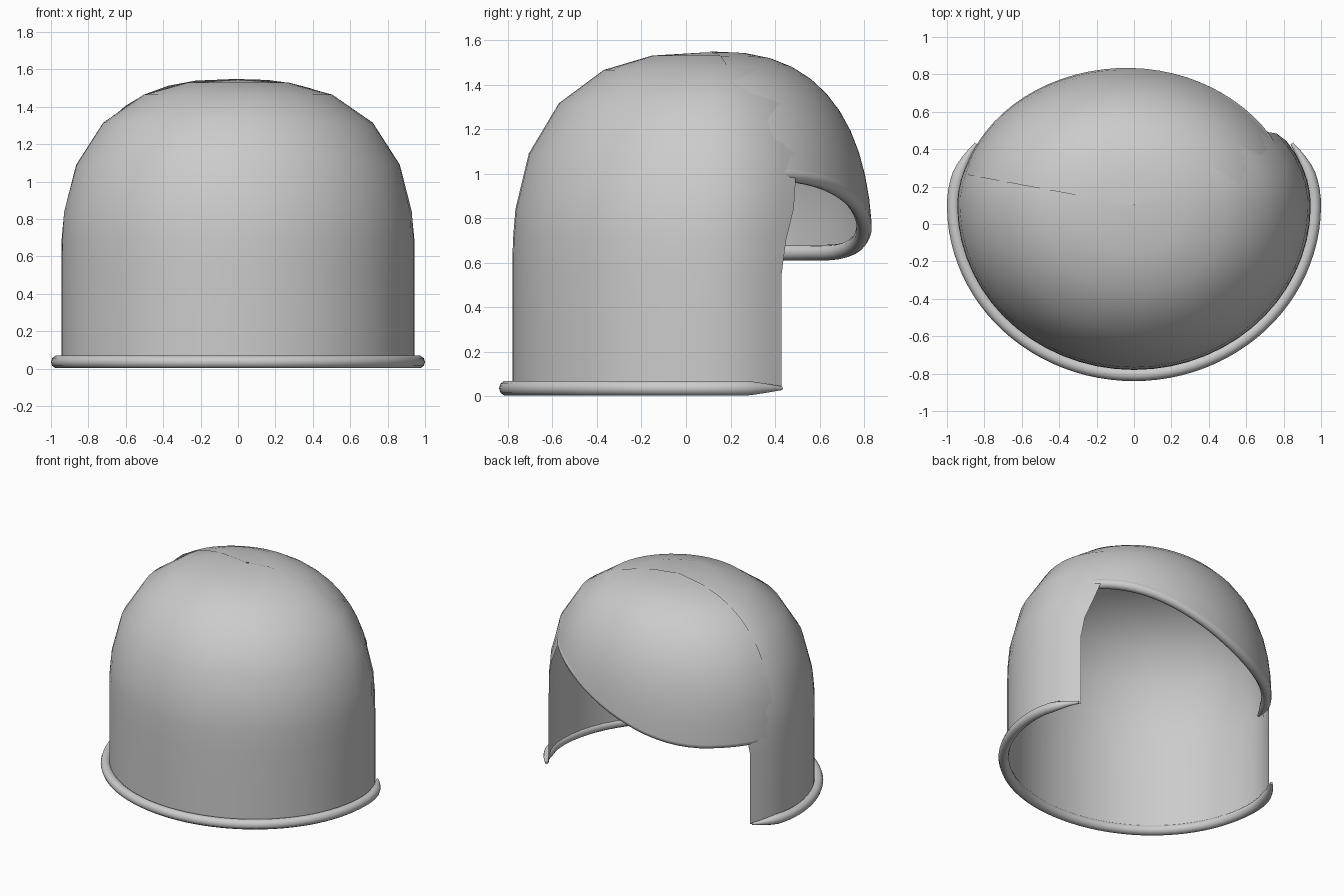
import bpy
from math import sin, cos, pi, radians

if "Cube" in bpy.data.objects:
    bpy.data.objects.remove(bpy.data.objects["Cube"])

CY = 0.1            # plan centre of the helmet
N = 2.6             # roundness of the dome profile
Z0, TOP = 0.55, 1.545


def plan(t, rx, back, front, s=1.0, cx=0.0):
    """Point on an egg-shaped outline with different back and front depth."""
    ry = front if sin(t) > 0 else back
    return cx + rx * s * cos(t), CY + ry * s * sin(t)


def dome_scale(z, top=TOP):
    h = min(1.0, max(0.0, (z - Z0) / (top - Z0)))
    return (1 - h ** N) ** (1 / N)


def grid_object(name, rows):
    """Smooth surface through rows of points, welded at the apex."""
    w = len(rows[0])
    verts = [p for row in rows[:-1] for p in row] + [rows[-1][0]]
    apex = len(verts) - 1
    faces = []
    for r in range(len(rows) - 1):
        for c in range(w - 1):
            a, b = r * w + c, r * w + c + 1
            if r == len(rows) - 2:
                faces.append((a, b, apex))
            else:
                faces.append((a, b, b + w, a + w))
    me = bpy.data.meshes.new(name)
    me.from_pydata(verts, [], faces)
    me.polygons.foreach_set("use_smooth", [True] * len(faces))
    me.update()
    ob = bpy.data.objects.new(name, me)
    bpy.context.collection.objects.link(ob)
    return ob


def tube(name, pts, radius, taper):
    """Rolled edge along a path, thinning at both ends."""
    cu = bpy.data.curves.new(name, 'CURVE')
    cu.dimensions = '3D'
    cu.bevel_depth = radius
    cu.bevel_resolution = 3
    cu.use_fill_caps = True
    sp = cu.splines.new('POLY')
    sp.points.add(len(pts) - 1)
    last = len(pts) - 1
    for i, p in enumerate(pts):
        sp.points[i].co = (*p, 1)
        sp.points[i].radius = min(1.0, 0.25 + min(i, last - i) / taper)
    sp.use_smooth = True
    ob = bpy.data.objects.new(name, cu)
    bpy.context.collection.objects.link(ob)
    return ob


# helmet shell: (height, angle of the face opening edge)
rings = [(0.03, 29), (0.3, 29), (0.55, 29), (0.7, 31), (0.84, 35), (1.09, 40),
         (1.315, 41), (1.465, 42), (1.53, 50), (TOP, 50)]
SEG = 40
rows = []
for z, edge in rings:
    e = radians(edge)
    row = []
    for i in range(SEG + 1):
        t = pi - e + (pi + 2 * e) * i / SEG
        row.append((*plan(t, 0.945, 0.88, 0.68, dome_scale(z)), z))
    rows.append(row)
grid_object("helmet_shell", rows)

# rolled rim around the base
e = radians(29)
tube("base_rim", [(*plan(pi - e + (pi + 2 * e) * i / 64, 0.965, 0.905, 0.68), 0.036)
                  for i in range(65)], 0.035, 5)

# slanted visor: lower edge is high on +x and low on -x
VTOP = 1.549


def visor_edge(t):
    k = min(1.0, max(0.0, (0.9 * cos(t) + 0.6) / 1.5))
    return 0.645 + 0.36 * k * k * (3 - 2 * k)


VS, VR = 32, 11
angles = [radians(13 + 154 * i / VS) for i in range(VS + 1)]
rows = []
for r in range(VR + 1):
    row = []
    for t in angles:
        low = visor_edge(t)
        z = low + (VTOP - low) * sin(pi / 2 * r / VR)
        if r == VR:
            z = VTOP
        row.append((*plan(t, 0.92, 0.74, 0.74, dome_scale(z, VTOP), -0.015), z))
    rows.append(row)
grid_object("visor", rows)

# rolled lower edge of the visor, set just inside its surface
tube("visor_rim", [(*plan(t, 0.885, 0.705, 0.705, dome_scale(visor_edge(t), VTOP), -0.015),
                    visor_edge(t)) for t in angles], 0.035, 3)
